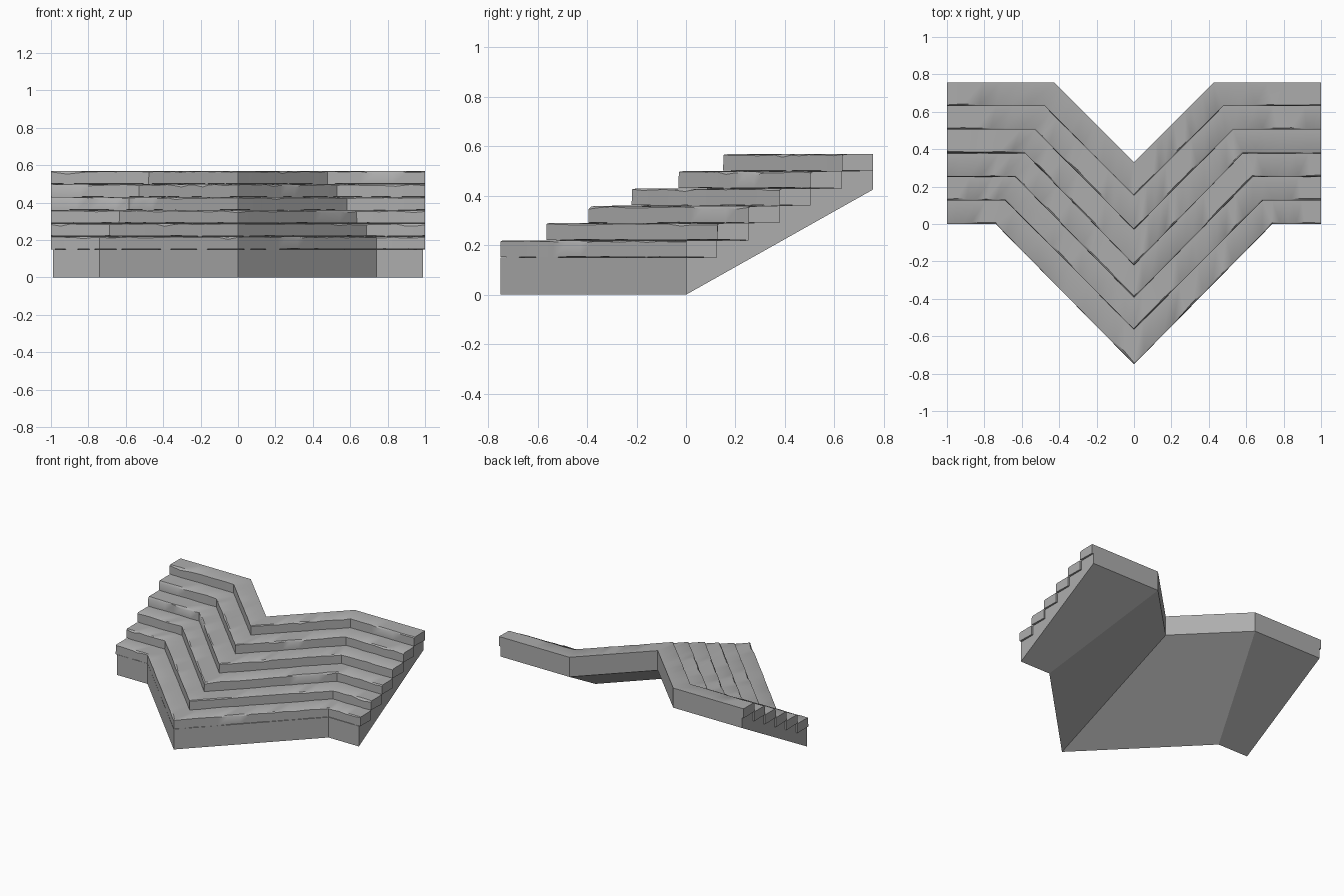
import bpy
import bmesh
import math
import random
from mathutils import Vector

random.seed(7)
if "Cube" in bpy.data.objects:
    bpy.data.objects.remove(bpy.data.objects["Cube"])

stone = bpy.data.materials.new("grey stone")
stone.use_nodes = True
stone.diffuse_color = (0.42, 0.42, 0.42, 1)
bsdf = stone.node_tree.nodes["Principled BSDF"]
bsdf.inputs["Base Color"].default_value = stone.diffuse_color
bsdf.inputs["Roughness"].default_value = 0.9

STEPS = 6
BASE = 0.15      # height of the plain front wall
RISE = 0.07      # height of each tread slab
UNDER = 0.425    # underside height at the back
APEX = [-0.75, -0.565, -0.395, -0.22, -0.03, 0.15, 0.33]


def outline(i, half_width, cuts):
    """Plan line in front of step i: flat wing, pointed middle, flat wing."""
    wing, knee = 0.126 * i, 0.74 - 0.0525 * i
    corners = [Vector(p) for p in ((-half_width, wing, 0), (-knee, wing, 0), (0, APEX[i], 0),
                                   (knee, wing, 0), (half_width, wing, 0))]
    points = [corners[0]]
    for a, b, n in zip(corners, corners[1:], cuts):
        points += [a.lerp(b, s / n) for s in range(1, n + 1)]
    return points


def loft(name, sections):
    """Skin matching closed cross-sections and cap both ends."""
    bm = bmesh.new()
    rings = [[bm.verts.new(p) for p in sec] for sec in sections]
    for r, s in zip(rings, rings[1:]):
        for j in range(len(r)):
            k = (j + 1) % len(r)
            bm.faces.new((r[j], r[k], s[k], s[j]))
    bm.faces.new(rings[0])
    bm.faces.new(rings[-1])
    bmesh.ops.recalc_face_normals(bm, faces=bm.faces)
    mesh = bpy.data.meshes.new(name)
    bm.to_mesh(mesh)
    bm.free()
    mesh.materials.append(stone)
    obj = bpy.data.objects.new(name, mesh)
    bpy.context.collection.objects.link(obj)
    return obj


def at(p, z):
    return Vector((p.x, p.y, z))


# Solid core with a stepped top and a sloping underside
lines = [outline(i, 0.988, (1, 1, 1, 1)) for i in range(STEPS + 1)]
sections = []
for c in range(len(lines[0])):
    sec = [at(lines[0][c], 0)]
    for i in range(STEPS):
        z = BASE + RISE * i
        sec += [at(lines[i][c], z), at(lines[i + 1][c], z)]
    sec.append(at(lines[STEPS][c], UNDER))
    sections.append(sec)
loft("stair_core", sections)

# Worn tread slabs with chipped front edges
cuts = (6, 14, 14, 6)
for i in range(STEPS):
    bottom = BASE + RISE * i
    top = bottom + RISE
    sections = []
    for f, b in zip(outline(i, 1, cuts), outline(i + 1, 1, cuts)):
        chip = random.uniform(0.003, 0.009) + 0.009 * (random.random() < 0.12)
        setback = random.uniform(0.03, 0.07) + chip * 2
        sections.append([
            at(f, bottom + random.uniform(0, 0.004)),
            at(f.lerp(b, random.uniform(0, 0.012)), top - chip),
            at(f.lerp(b, setback), top - random.uniform(0, 0.003)),
            at(b, top),
            at(b, bottom)])
    slab = loft(f"tread_slab_{i + 1}", sections)
    bpy.ops.object.select_all(action="DESELECT")
    slab.select_set(True)
    bpy.context.view_layer.objects.active = slab
    bpy.ops.object.shade_smooth_by_angle(angle=math.radians(35))
